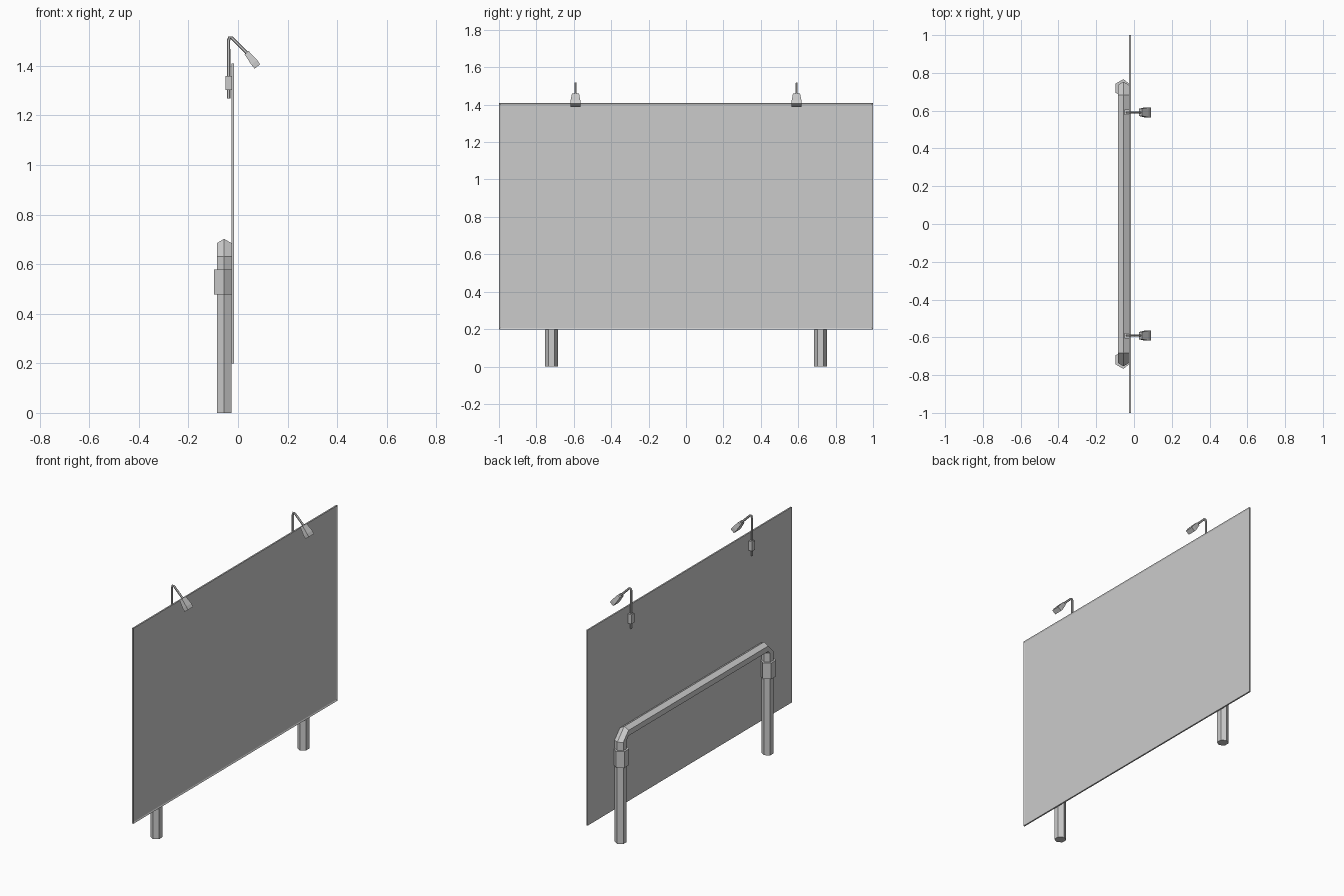
import bpy, bmesh, math
from mathutils import Vector

if "Cube" in bpy.data.objects:
    bpy.data.objects.remove(bpy.data.objects["Cube"])


def finish(name, bm):
    bmesh.ops.recalc_face_normals(bm, faces=bm.faces[:])
    me = bpy.data.meshes.new(name)
    bm.to_mesh(me)
    bm.free()
    ob = bpy.data.objects.new(name, me)
    bpy.context.collection.objects.link(ob)
    return ob


def loft(name, rings):
    """Skin a list of equal-sized point rings and cap both ends."""
    bm = bmesh.new()
    loops = [[bm.verts.new(p) for p in ring] for ring in rings]
    for a, b in zip(loops, loops[1:]):
        n = len(a)
        for i in range(n):
            bm.faces.new((a[i], a[(i + 1) % n], b[(i + 1) % n], b[i]))
    bm.faces.new(loops[0])
    bm.faces.new(loops[-1])
    return finish(name, bm)


def hex_ring(centre, direction, side, r):
    """Six-sided ring across a path; two corners lie in the path's plane."""
    side = Vector(side)
    n = side.cross(Vector(direction)).normalized()
    return [Vector(centre) + r * (math.cos(a) * n + math.sin(a) * side)
            for a in (i * math.pi / 3 for i in range(6))]


def box(name, lo, hi):
    bm = bmesh.new()
    bmesh.ops.create_cube(bm, size=1)
    for v in bm.verts:
        v.co = [(l + h) / 2 + c * (h - l) for l, h, c in zip(lo, hi, v.co)]
    return finish(name, bm)


# Board: thin slab with a narrow raised rim on its display side
bm = bmesh.new()
bmesh.ops.create_cube(bm, size=1)
for v in bm.verts:
    v.co = (-0.0215 + v.co.x * 0.009, v.co.y * 2, 0.804 + v.co.z * 1.21)
bm.normal_update()
face = [f for f in bm.faces if f.normal.x > 0.9]
bmesh.ops.inset_region(bm, faces=face, thickness=0.011)
bmesh.ops.translate(bm, verts=face[0].verts[:], vec=(-0.004, 0, 0))
finish("board", bm)

# Support frame: one hexagonal pipe, up, across and down
PX, PY, R = -0.056, 0.719, 0.034
path = [((PX, -PY, 0), (0, 0, 1)), ((PX, -PY, 0.63), (0, 0, 1)),
        ((PX, -0.684, 0.668), (0, 1, 0)), ((PX, 0.684, 0.668), (0, 1, 0)),
        ((PX, PY, 0.63), (0, 0, -1)), ((PX, PY, 0), (0, 0, -1))]
loft("support_frame", [hex_ring(p, d, (1, 0, 0), R) for p, d in path])

for s, tag in ((-1, "left"), (1, "right")):
    # Collar round each post, flattened against the board
    rings = [hex_ring((PX, s * PY, z), (0, 0, 1), (1, 0, 0), 0.048)
             for z in (0.478, 0.578)]
    for ring in rings:
        for p in ring:
            p.x = min(p.x, -0.026)
    loft(tag + "_collar", rings)

    # Lamp arm, bent forward over the top edge
    y = s * 0.591
    arm = [((-0.038, 1.268), (0, 1)), ((-0.038, 1.503), (0.15, 1)),
           ((-0.034, 1.514), (1, 1)), ((-0.025, 1.513), (1, -0.35)),
           ((0.042, 1.446), (1, -1))]
    loft(tag + "_lamp_arm", [hex_ring((x, y, z), (dx, 0, dz), (0, 1, 0), 0.0068)
                             for (x, z), (dx, dz) in arm])

    # Clamp holding the arm to the back of the board
    box(tag + "_lamp_clamp", (-0.05, y - 0.014, 1.302), (-0.025, y + 0.014, 1.36))

    # Lamp head: boxy shade widening from the neck
    start = Vector((0.034, y, 1.453))
    d = Vector((0.047, 0, -0.058)).normalized()
    n = Vector((-d.z, 0, d.x))
    w = Vector((0, 1, 0))
    rings = []
    for t, hw, low, up in ((0, 0.019, 0.010, 0.011), (0.05, 0.026, 0.015, 0.015),
                           (0.071, 0.026, 0.015, 0.013)):
        c = start + d * t
        rings.append([c + w * hw + n * up, c - w * hw + n * up,
                      c - w * hw - n * low, c + w * hw - n * low])
    loft(tag + "_lamp_head", rings)
